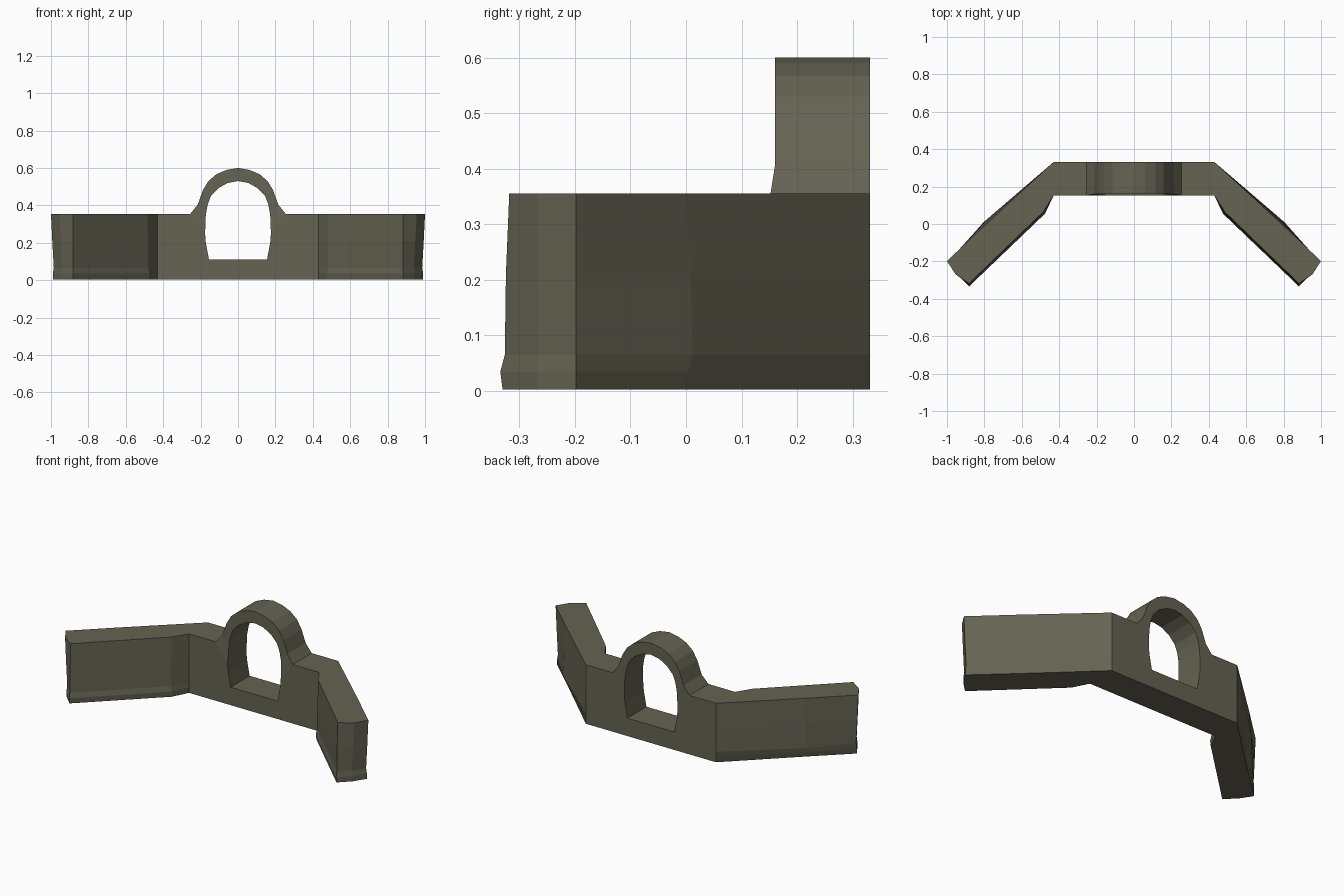
import bpy, bmesh

if "Cube" in bpy.data.objects:
    bpy.data.objects.remove(bpy.data.objects["Cube"])

stone = bpy.data.materials.new("olive_stone")
stone.diffuse_color = (0.13, 0.125, 0.085, 1)
stone.use_nodes = True
stone.node_tree.nodes["Principled BSDF"].inputs["Base Color"].default_value = stone.diffuse_color


def finish(name, bm):
    # weld, fix normals and mirror across x = 0
    bmesh.ops.remove_doubles(bm, verts=bm.verts, dist=0.0005)
    bmesh.ops.recalc_face_normals(bm, faces=bm.faces)
    mesh = bpy.data.meshes.new(name)
    bm.to_mesh(mesh)
    bm.free()
    mesh.materials.append(stone)
    ob = bpy.data.objects.new(name, mesh)
    bpy.context.collection.objects.link(ob)
    mod = ob.modifiers.new("Mirror", 'MIRROR')
    mod.use_clip = True
    return ob


# Gate: half of the arched centre, as (outer, inner) outline pairs in x, z
pairs = [((0, .600), (0, .530)), ((.06, .590), (.055, .520)),
         ((.115, .567), (.105, .492)), ((.158, .530), (.145, .450)),
         ((.188, .480), (.162, .405)), ((.215, .405), (.172, .350)),
         ((.255, .355), (.176, .250)), ((.430, .355), (.172, .200)),
         ((.430, .003), (.155, .110)), ((0, .003), (0, .110))]
END = 7  # this segment meets the wing and stays open


def front_y(z):
    return .16 if z > .39 else .152


bm = bmesh.new()
rings = []
for (ox, oz), (ix, iz) in pairs:
    rings.append([bm.verts.new(p) for p in (
        (ox, front_y(oz), oz), (ix, front_y(oz), iz),
        (ix, .331, iz), (ox, .331, oz))])
for k in range(len(rings) - 1):
    a, b = rings[k], rings[k + 1]
    for i in range(4):
        if k == END and i == 3:
            continue
        j = (i + 1) % 4
        bm.faces.new((a[i], a[j], b[j], b[i]))
finish("arched_gate", bm)

# Wing wall: plan outline at the top, with small offsets for lower courses
plan = [(.43, .331), (.79, .000), (1.0, -.198), (.955, -.268),
        (.882, -.318), (.485, .065), (.43, .152)]
courses = [  # z, outer face bulge, end shift, inner face bulge
    (.355, 0, 0, 0), (.21, .008, -.007, .006),
    (.065, .012, -.015, .008), (.035, .004, -.010, .016),
    (.003, -.006, -.010, .012)]
bm = bmesh.new()
layers = []
for z, out, end, inn in courses:
    shift = [(0, 0), (out, out), (end, 0), (end, 0),
             (0, -inn), (-inn * .6, -inn * .6), (0, 0)]
    layers.append([bm.verts.new((x + dx, y + dy, z))
                   for (x, y), (dx, dy) in zip(plan, shift)])
for a, b in zip(layers, layers[1:]):
    for i in range(len(plan) - 1):
        bm.faces.new((a[i], a[i + 1], b[i + 1], b[i]))
bm.faces.new(layers[0])
bm.faces.new(layers[-1])
# the wing is open where it meets the gate, so orient by the whole shell
finish("wing_wall", bm)
